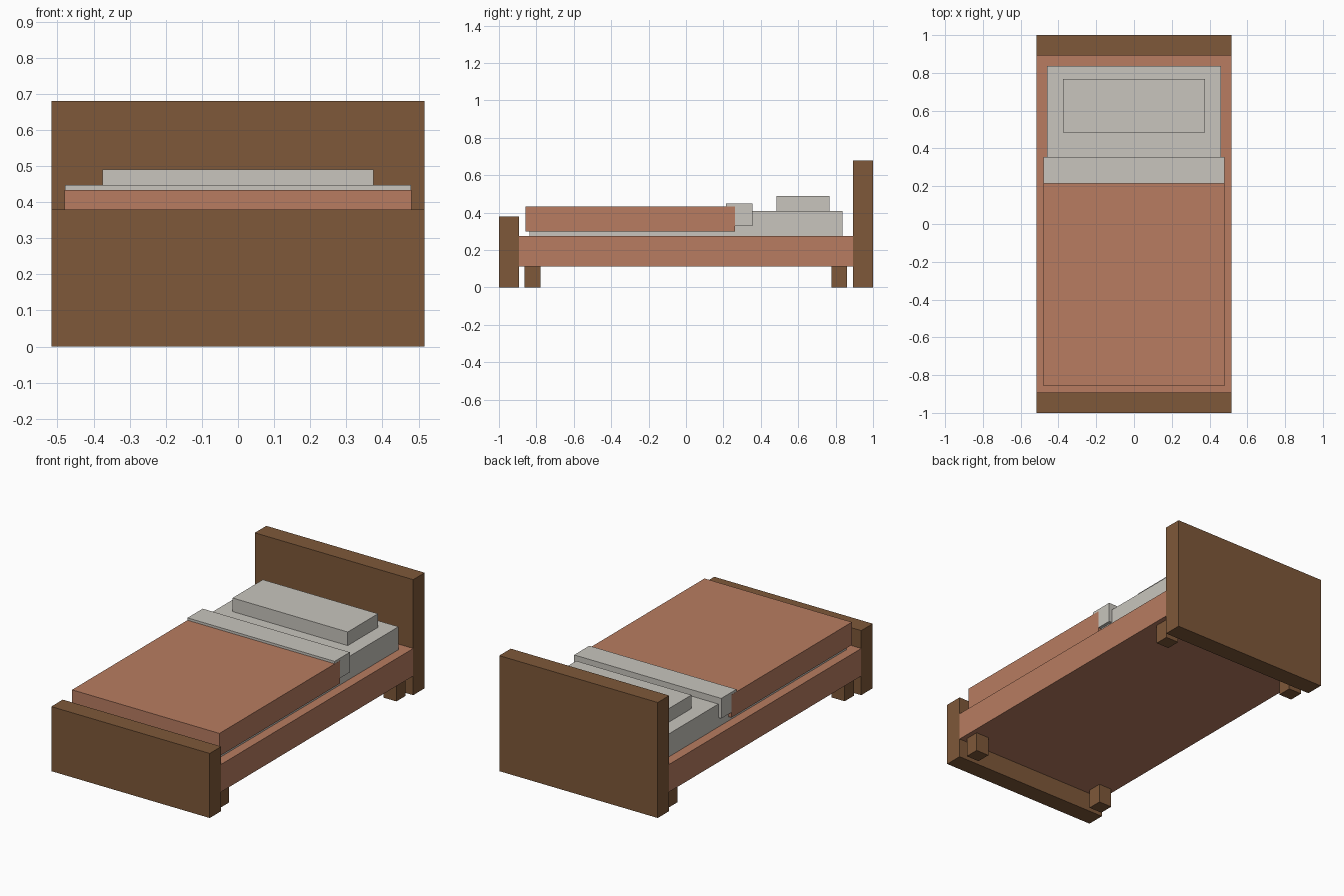
import bpy
import bmesh
from mathutils import Vector

if "Cube" in bpy.data.objects:
    bpy.data.objects.remove(bpy.data.objects["Cube"])


def material(name, rgb):
    mat = bpy.data.materials.new(name)
    mat.diffuse_color = (*rgb, 1)
    mat.use_nodes = True
    mat.node_tree.nodes["Principled BSDF"].inputs["Base Color"].default_value = mat.diffuse_color
    return mat


wood = material("brown_wood", (0.209, 0.098, 0.041))
clay = material("clay_fabric", (0.479, 0.202, 0.119))
linen = material("pale_linen", (0.578, 0.558, 0.510))


def box(name, x, y, z, mat):
    """Box between (min, max) limits on each axis."""
    bm = bmesh.new()
    bmesh.ops.create_cube(bm, size=1)
    for v in bm.verts:
        v.co = Vector([lo + (c + 0.5) * (hi - lo) for c, (lo, hi) in zip(v.co, (x, y, z))])
    mesh = bpy.data.meshes.new(name)
    bm.to_mesh(mesh)
    bm.free()
    mesh.materials.append(mat)
    obj = bpy.data.objects.new(name, mesh)
    bpy.context.collection.objects.link(obj)
    return obj


# End boards and frame
W = 0.516
box("headboard", (-W, W), (0.893, 1.0), (0, 0.68), wood)
box("footboard", (-W, W), (-1.0, -0.893), (0, 0.38), wood)
box("bed_frame", (-W, W), (-0.893, 0.893), (0.113, 0.275), clay)

# Four square legs
for side, x in (("left", (-0.488, -0.403)), ("right", (0.403, 0.488))):
    for end, y in (("front", (-0.864, -0.779)), ("back", (0.777, 0.862))):
        box(f"{end}_{side}_leg", x, y, (0, 0.113), wood)

# Bedding
box("mattress", (-0.46, 0.46), (-0.838, 0.836), (0.275, 0.41), linen)
box("blanket", (-0.48, 0.48), (-0.858, 0.263), (0.30, 0.434), clay)
box("sheet_fold", (-0.479, 0.479), (0.215, 0.356), (0.33, 0.448), linen)
box("pillow", (-0.375, 0.375), (0.485, 0.767), (0.41, 0.49), linen)
